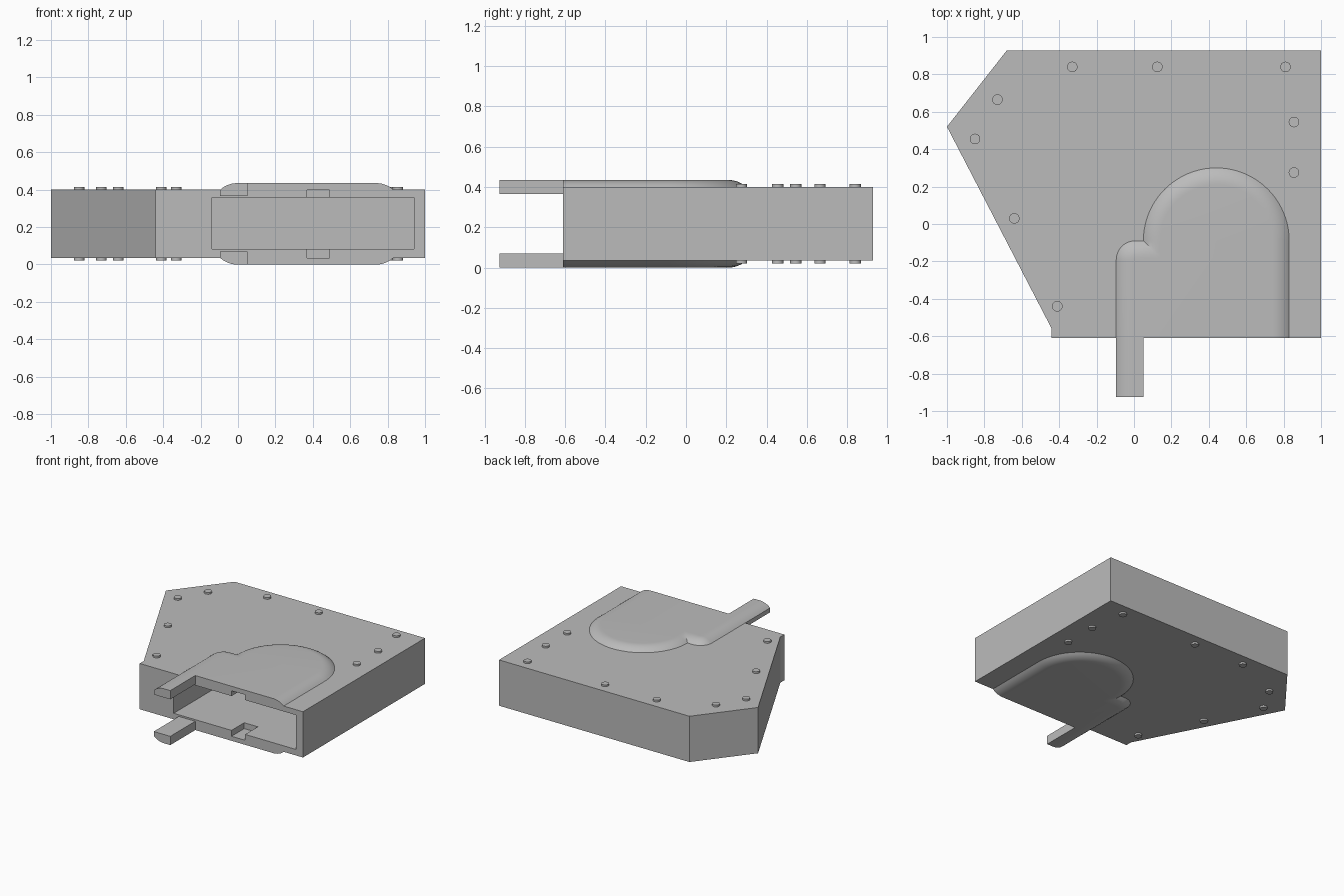
import bpy, bmesh, math

if "Cube" in bpy.data.objects:
    bpy.data.objects.remove(bpy.data.objects["Cube"])

MID = 0.2175           # mirror plane between the two faces of the case
TOP = 0.40             # upper face of the case
FRONT = -0.61          # front face of the case
SOFT, RISE = 0.09, 0.035   # width and height of the rounded bulge edge

grey = bpy.data.materials.new("plain grey")
grey.diffuse_color = (0.5, 0.5, 0.5, 1)
grey.use_nodes = True
grey.node_tree.nodes["Principled BSDF"].inputs["Base Color"].default_value = grey.diffuse_color


def loft(name, rings, side=1):
    """Closed solid through equal-length rings; side=-1 flips it below MID."""
    bm = bmesh.new()
    rows = [[bm.verts.new((x, y, MID + side * (z - MID))) for x, y, z in r] for r in rings]
    n = len(rows[0])
    for a, b in zip(rows, rows[1:]):
        for i in range(n):
            j = (i + 1) % n
            bm.faces.new((a[i], a[j], b[j], b[i]))
    bm.faces.new(rows[0][::-1])
    bm.faces.new(rows[-1])
    bmesh.ops.recalc_face_normals(bm, faces=bm.faces[:])
    me = bpy.data.meshes.new(name)
    bm.to_mesh(me)
    bm.free()
    me.materials.append(grey)
    ob = bpy.data.objects.new(name, me)
    bpy.context.collection.objects.link(ob)
    return ob


def prism(name, outline, z0, z1, side=1):
    return loft(name, [[(x, y, z) for x, y in outline] for z in (z0, z1)], side)


def box(name, x0, x1, y0, y1, z0, z1, side=1):
    return prism(name, [(x0, y0), (x1, y0), (x1, y1), (x0, y1)], z0, z1, side)


def boolean(ob, other, operation):
    mod = ob.modifiers.new(operation.lower(), 'BOOLEAN')
    mod.operation, mod.object, mod.solver = operation, other, 'EXACT'
    bpy.context.view_layer.objects.active = ob
    bpy.ops.object.modifier_apply(modifier=mod.name)
    bpy.data.objects.remove(other)


def smooth(ob):
    bpy.ops.object.select_all(action='DESELECT')
    ob.select_set(True)
    bpy.context.view_layer.objects.active = ob
    bpy.ops.object.shade_smooth_by_angle(angle=math.radians(30))


def arc(cx, cy, r, a0, a1, n):
    return [(cx + r * math.cos(math.radians(a0 + (a1 - a0) * i / n)),
             cy + r * math.sin(math.radians(a0 + (a1 - a0) * i / n))) for i in range(n + 1)]


# rounded edge: (inset, height) steps, tangent to the flat top
R = (SOFT ** 2 + RISE ** 2) / (2 * RISE)
A = math.asin(SOFT / R)
EDGE = [(SOFT - R * math.sin(A * (1 - i / 6)),
         TOP + RISE - R + R * math.cos(A * (1 - i / 6))) for i in range(7)]


def dome_outline(t):
    return [(0.83 - t, FRONT)] + arc(0.44, -0.09, 0.39 - t, 0, 180, 40) + [(0.05 + t, FRONT)]


def shoulder_outline(t):
    return [(0.44, FRONT), (0.44, -0.09 - t)] + arc(0.007, -0.192, 0.102 - t, 90, 180, 12) \
        + [(-0.095 + t, FRONT)]


def raised(name, outline, side):
    return loft(name, [[(x, y, z) for x, y in outline(t)] for t, z in EDGE], side)


# case with the front slot and its two notches
case = prism("case", [(-1, 0.52), (-0.68, 0.928), (1, 0.928), (1, FRONT),
                      (-0.44, FRONT), (-0.44, -0.56)], 2 * MID - TOP, TOP)
boolean(case, box("slot_cutter", -0.14, 0.94, -0.8, 0.35, 0.083, 0.357), 'DIFFERENCE')
for s in (1, -1):
    boolean(case, box("notch_cutter", 0.37, 0.49, -0.8, -0.45, 0.3, 0.399, s), 'DIFFERENCE')

SCREWS = [(-0.33, 0.84), (0.125, 0.84), (0.81, 0.84), (-0.73, 0.665), (-0.85, 0.455),
          (0.855, 0.545), (0.855, 0.275), (-0.64, 0.03), (-0.41, -0.44)]

for s, label in ((1, "upper"), (-1, "lower")):
    # raised round housing with a small shoulder beside it
    bulge = raised(label + "_bulge", dome_outline, s)
    boolean(bulge, raised("shoulder", shoulder_outline, s), 'UNION')
    smooth(bulge)

    # prong reaching out of the front, with the same rounded outer edge
    section = [(0.05, 0.365), (-0.095, 0.365)] + [(-0.095 + t, z) for t, z in EDGE] \
        + [(0.05, TOP + RISE)]
    prong = loft(label + "_prong", [[(x, y, z) for x, z in section] for y in (-0.925, FRONT)], s)
    smooth(prong)

    # screw heads
    for i, (x, y) in enumerate(SCREWS):
        screw = prism(f"{label}_screw_{i + 1}", arc(x, y, 0.028, 0, 345, 23),
                      TOP - 0.01, TOP + 0.014, s)
        smooth(screw)
